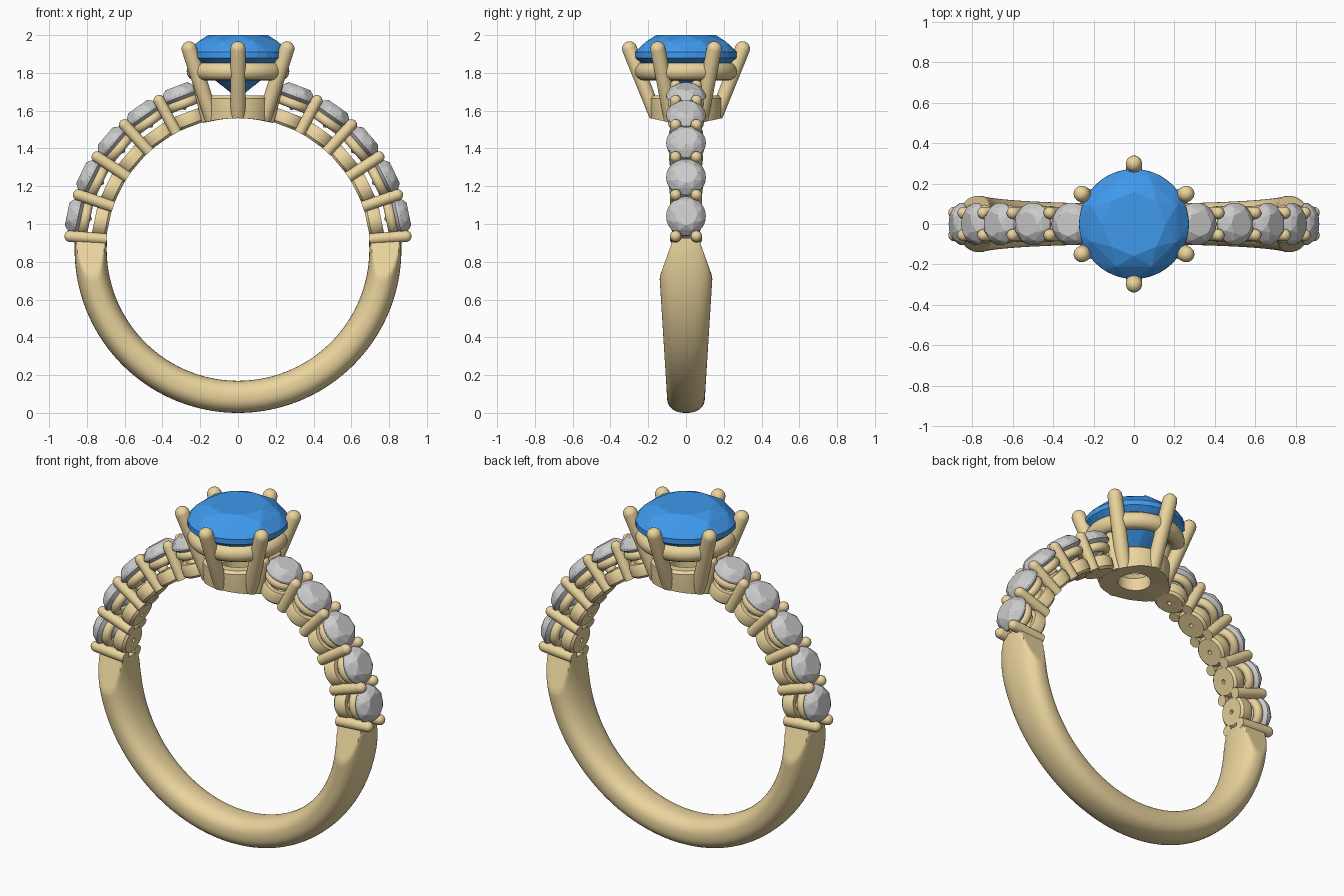
import bpy, bmesh, math
from mathutils import Matrix, Vector

if "Cube" in bpy.data.objects:
    bpy.data.objects.remove(bpy.data.objects["Cube"])

C, R_IN, R_OUT = 0.865, 0.695, 0.865      # ring centre height, finger radius, outer radius


def material(name, rgb):
    m = bpy.data.materials.new(name)
    m.diffuse_color = (*rgb, 1)
    m.use_nodes = True
    m.node_tree.nodes["Principled BSDF"].inputs["Base Color"].default_value = m.diffuse_color
    return m


GOLD = material("gold", (0.83, 0.66, 0.34))
BLUE = material("blue_gem", (0.05, 0.32, 0.85))


def finish(name, bm, mat=None, smooth=True):
    bmesh.ops.remove_doubles(bm, verts=bm.verts, dist=1e-5)
    bmesh.ops.recalc_face_normals(bm, faces=bm.faces)
    me = bpy.data.meshes.new(name)
    bm.to_mesh(me)
    bm.free()
    ob = bpy.data.objects.new(name, me)
    bpy.context.collection.objects.link(ob)
    if mat:
        me.materials.append(mat)
    if smooth:
        bpy.ops.object.select_all(action='DESELECT')
        ob.select_set(True)
        bpy.context.view_layer.objects.active = ob
        bpy.ops.object.shade_smooth_by_angle(angle=math.radians(35))
    return ob


def skin(bm, rings, wrap):
    # bridge a list of closed vertex rings with quads
    n = len(rings[0])
    for i in range(len(rings) if wrap else len(rings) - 1):
        a, b = rings[i], rings[(i + 1) % len(rings)]
        for j in range(n):
            k = (j + 1) % n
            bm.faces.new((a[j], a[k], b[k], b[j]))


def lathe(name, profile, matrix, wrap=False, seg=32):
    # revolve (radius, height) points, keeping everything outside the finger hole
    bm = bmesh.new()
    rings = []
    for r, h in profile:
        ring = []
        for j in range(seg):
            t = 2 * math.pi * j / seg
            p = matrix @ Vector((r * math.cos(t), r * math.sin(t), h))
            if math.hypot(p.x, p.z - C) < R_IN:
                p.z = C + math.sqrt(R_IN ** 2 - p.x ** 2) if p.z > C + 0.5 else p.z
            ring.append(bm.verts.new(p))
        rings.append(ring)
    skin(bm, rings, wrap)
    return finish(name, bm, GOLD)


def oval(major, rx, rz, z, n=16):
    return [(major + rx * math.cos(2 * math.pi * i / n),
             z + rz * math.sin(2 * math.pi * i / n)) for i in range(n)]


def pin(radius, h0, h1):
    # rod profile with a domed tip
    dome = [(radius * math.cos(math.pi / 2 * i / 6),
             h1 - radius + radius * math.sin(math.pi / 2 * i / 6)) for i in range(6)]
    return [(0, h0), (radius, h0)] + dome + [(0, h1)]


def gem(name, r, crown, girdle, depth, matrix, mat=None):
    # brilliant cut: hull of table, crown, girdle, pavilion and tip, girdle top at height 0
    layers = [(8, 0.58, crown, 0), (8, 0.84, crown * 0.62, 0.5), (32, 1, 0, 0), (32, 1, -girdle, 0),
              (8, 0.42, -girdle - depth * 0.6, 0.5), (1, 0, -girdle - depth, 0)]
    bm = bmesh.new()
    for n, s, h, off in layers:
        for j in range(n):
            t = 2 * math.pi * (j + off) / n
            bm.verts.new(matrix @ Vector((r * s * math.cos(t), r * s * math.sin(t), h)))
    bmesh.ops.convex_hull(bm, input=bm.verts)
    bmesh.ops.dissolve_limit(bm, angle_limit=0.01, verts=bm.verts, edges=bm.edges)
    return finish(name, bm, mat, smooth=False)


# lower band: oval section, widening upwards, with flat tapered cuts at the shoulders
bm = bmesh.new()
rings = []
a0, a1 = math.radians(-184), math.radians(4)
N, M = 120, 48
mid, thick = (R_IN + R_OUT) / 2, (R_OUT - R_IN) / 2
for i in range(N + 1):
    a = a0 + (a1 - a0) * i / N
    ring = []
    for j in range(M):
        t = 2 * math.pi * j / M
        c, s = math.cos(t), math.sin(t)
        r = mid + thick * math.copysign(abs(c) ** 0.85, c)
        z = C + r * math.sin(a)
        w = 0.095 + 0.045 * min(max((C + mid * math.sin(a)) / 0.72, 0), 1)
        y = w * math.copysign(abs(s) ** 0.85, s)
        lim = 0.14 - max(z - 0.72, 0) * 0.36
        ring.append(bm.verts.new((r * math.cos(a), max(-lim, min(lim, y)), z)))
    rings.append(ring)
skin(bm, rings, False)
bm.faces.new(rings[0])
bm.faces.new(rings[-1])
finish("lower_band", bm, GOLD)

# stone-set shoulders on both sides
STEP = 14.4
for side, sign in (("right", 1), ("left", -1)):
    def frame(deg):
        return Matrix.Translation((0, 0, C)) @ Matrix.Rotation(sign * math.radians(90 - deg), 4, 'Y')

    for k in range(6):                     # pairs of shared prongs
        for y in (-0.055, 0.055):
            lathe(f"{side}_shoulder_prong", pin(0.03, 0.698, 0.922),
                  frame(4.5 + STEP * k) @ Matrix.Translation((0, y, 0)), seg=20)
    for k in range(5):                     # base cup, gallery ring and stone
        f = frame(11.7 + STEP * k)
        lathe(f"{side}_stone_base", [(0.012, 0.697), (0.075, 0.697), (0.088, 0.71), (0.09, 0.755),
                                     (0.08, 0.775), (0.055, 0.775), (0.012, 0.73)], f, wrap=True)
        lathe(f"{side}_stone_seat", oval(0.072, 0.024, 0.026, 0.825), f, wrap=True)
        gem(f"{side}_side_stone", 0.105, 0.048, 0.012, 0.075, f @ Matrix.Translation((0, 0, 0.876)))

# head: base collar, gallery ring and six splayed prongs
I = Matrix.Identity(4)
lathe("head_base", [(0.09, 1.5), (0.185, 1.5), (0.19, 1.62), (0.19, 1.665), (0.175, 1.68),
                    (0.13, 1.68), (0.09, 1.63)], I, wrap=True, seg=48)
lathe("head_gallery_ring", oval(0.226, 0.046, 0.048, 1.808), I, wrap=True, seg=64)
for k in range(6):
    ang = math.radians(30 + 60 * k)
    d = Vector((math.cos(ang), math.sin(ang), 0))
    lo, hi = d * 0.155 + Vector((0, 0, 1.51)), d * 0.312 + Vector((0, 0, 1.965))
    axis = hi - lo
    m = Matrix.Translation(lo) @ axis.to_track_quat('Z', 'Y').to_matrix().to_4x4()
    lathe("head_prong", pin(0.04, 0, axis.length), m, seg=24)

# centre stone
gem("centre_stone", 0.272, 0.09, 0.03, 0.215, Matrix.Translation((0, 0, 1.91)), BLUE)
